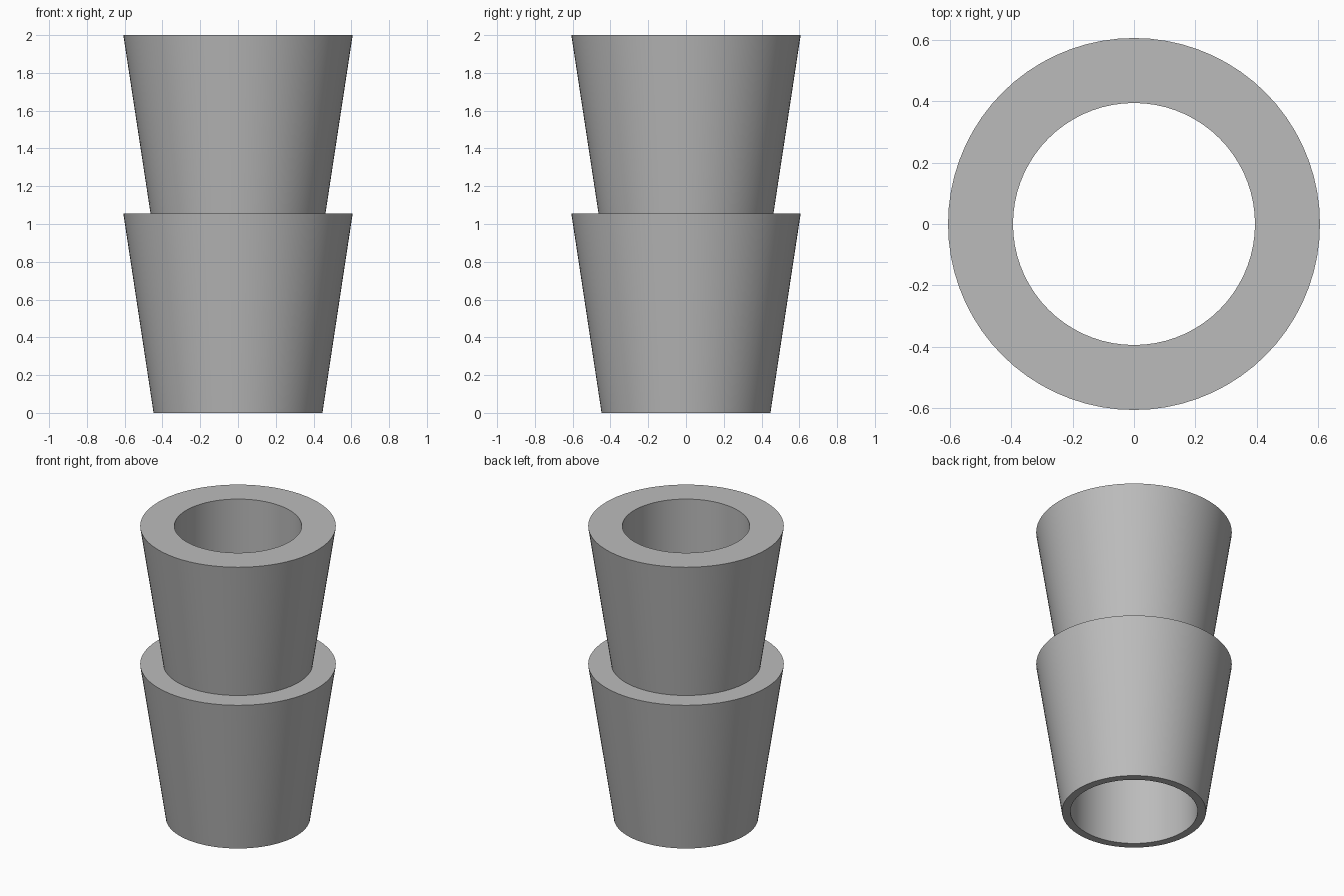
import bpy, bmesh, math

cube = bpy.data.objects.get("Cube")
if cube:
    bpy.data.objects.remove(cube, do_unlink=True)

SEGMENTS = 72
BORE = 0.395
LEDGE = 1.055

# Plain grey material
grey = bpy.data.materials.new("grey")
grey.use_nodes = True
colour = (0.5, 0.5, 0.5, 1.0)
grey.diffuse_color = colour
grey.node_tree.nodes["Principled BSDF"].inputs["Base Color"].default_value = colour

# Closed wall section (radius, height): two stacked tapers around a straight bore
section = [(BORE, 0), (0.447, 0), (0.607, LEDGE), (0.463, LEDGE), (0.607, 2), (BORE, 2)]


def lathe(name, profile, material):
    """Revolve a closed section around the z axis."""
    bm = bmesh.new()
    rings = []
    for i in range(SEGMENTS):
        a = 2 * math.pi * i / SEGMENTS
        rings.append([bm.verts.new((r * math.cos(a), r * math.sin(a), z)) for r, z in profile])
    n = len(profile)
    for i in range(SEGMENTS):
        here, there = rings[i], rings[(i + 1) % SEGMENTS]
        for j in range(n):
            k = (j + 1) % n
            bm.faces.new((here[j], there[j], there[k], here[k]))
    bmesh.ops.recalc_face_normals(bm, faces=bm.faces)
    mesh = bpy.data.meshes.new(name)
    bm.to_mesh(mesh)
    bm.free()
    mesh.materials.append(material)
    obj = bpy.data.objects.new(name, mesh)
    bpy.context.collection.objects.link(obj)
    return obj


# Double tapered sleeve, smooth walls with crisp rims
sleeve = lathe("tapered_sleeve", section, grey)
bpy.ops.object.select_all(action='DESELECT')
sleeve.select_set(True)
bpy.context.view_layer.objects.active = sleeve
bpy.ops.object.shade_smooth_by_angle(angle=math.radians(30))
